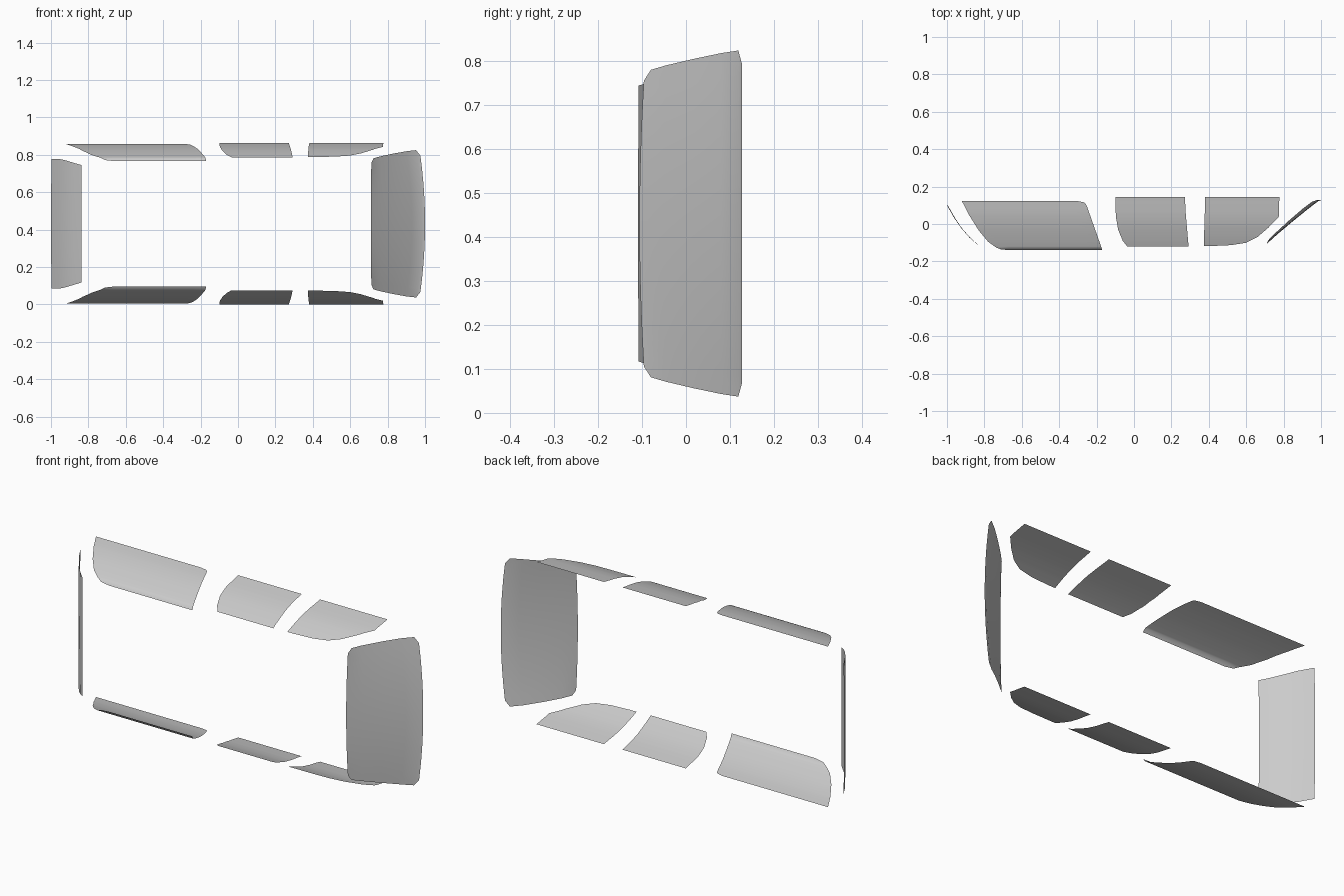
import bpy
import bmesh

if "Cube" in bpy.data.objects:
    bpy.data.objects.remove(bpy.data.objects["Cube"])

MID = 0.431  # mirror plane height between the two glass sides


def lerp_table(table, t):
    """Piecewise linear lookup in [(t, value), ...] sorted by t."""
    if t <= table[0][0]:
        return table[0][1]
    for (t0, v0), (t1, v1) in zip(table, table[1:]):
        if t <= t1:
            return v0 + (v1 - v0) * (t - t0) / (t1 - t0)
    return table[-1][1]


def sheet(name, rows, outward):
    """Skin rows of points into a smooth single-layer sheet facing outward."""
    bm = bmesh.new()
    grid = [[bm.verts.new(p) for p in row] for row in rows]
    for a, b in zip(grid, grid[1:]):
        for i in range(len(a) - 1):
            bm.faces.new((a[i], a[i + 1], b[i + 1], b[i]))
    bm.normal_update()
    total = sum(f.normal[k] * outward[k] for f in bm.faces for k in range(3))
    if total < 0:
        bmesh.ops.reverse_faces(bm, faces=bm.faces[:])
    for f in bm.faces:
        f.smooth = True
    mesh = bpy.data.meshes.new(name)
    bm.to_mesh(mesh)
    bm.free()
    obj = bpy.data.objects.new(name, mesh)
    bpy.context.collection.objects.link(obj)


# Curved cross-section shared by all side windows: (y, z)
SIDE = [(-0.14, 0.766), (-0.127, 0.784), (-0.10, 0.796), (-0.06, 0.812),
        (0.0, 0.833), (0.06, 0.847), (0.12, 0.857), (0.145, 0.862)]


def side_window(name, left, right, columns=8):
    """Left and right edges are (y, x) lists; built on both sides."""
    lo, hi = left[0][0], left[-1][0]
    ys = {lo, hi} | {y for y, _ in left + right + SIDE if lo < y < hi}
    for side, sign in (("upper", 1), ("lower", -1)):
        rows = []
        for y in sorted(ys):
            x0, x1 = lerp_table(left, y), lerp_table(right, y)
            z = MID + sign * (lerp_table(SIDE, y) - MID)
            rows.append([(x0 + (x1 - x0) * i / columns, y, z)
                         for i in range(columns + 1)])
        sheet(f"{name}_{side}", rows, (0, 0, sign))


def end_window(name, rows, outward, columns=16):
    """Rows are (x, y, half width, x bow, y bow) from bottom edge to top edge."""
    points = []
    for x, y, half, bow_x, bow_y in rows:
        s = [2 * i / columns - 1 for i in range(columns + 1)]
        points.append([(x + bow_x * k * k, y + bow_y * k * k, MID + half * k)
                       for k in s])
    sheet(name, points, outward)


# Long rear side windows
side_window("rear_side_window",
            [(-0.14, -0.66), (-0.136, -0.71), (-0.127, -0.735), (-0.095, -0.78),
             (-0.035, -0.83), (0.045, -0.88), (0.122, -0.92)],
            [(-0.14, -0.17), (-0.12, -0.176), (0.09, -0.25), (0.108, -0.258),
             (0.116, -0.268), (0.122, -0.30)])

# Middle door windows
side_window("middle_window",
            [(-0.121, -0.035), (-0.09, -0.06), (-0.03, -0.085),
             (0.04, -0.097), (0.145, -0.10)],
            [(-0.121, 0.292), (0.05, 0.277), (0.145, 0.272)])

# Front door windows
side_window("front_window",
            [(-0.118, 0.373), (0.145, 0.381)],
            [(-0.118, 0.41), (-0.113, 0.52), (-0.10, 0.60), (-0.07, 0.66),
             (-0.02, 0.718), (0.04, 0.775), (0.145, 0.777)])

# Windscreen
end_window("windscreen",
           [(1.0, 0.127, 0.365, -0.025, 0.0),
            (0.985, 0.122, 0.394, -0.033, -0.003),
            (0.93, 0.080, 0.388, -0.03, 0.0),
            (0.85, 0.015, 0.375, -0.022, 0.003),
            (0.77, -0.052, 0.36, -0.012, 0.006),
            (0.73, -0.088, 0.35, -0.006, 0.008),
            (0.71, -0.106, 0.325, 0.003, 0.01)],
           (1, -1, 0))

# Rear screen
end_window("rear_screen",
           [(-1.0, 0.10, 0.347, 0.004, 0.0),
            (-0.96, 0.03, 0.347, 0.004, 0.0),
            (-0.92, -0.027, 0.338, 0.003, 0.0),
            (-0.88, -0.072, 0.326, 0.002, 0.001),
            (-0.838, -0.109, 0.314, 0.001, 0.001)],
           (-1, -1, 0))
